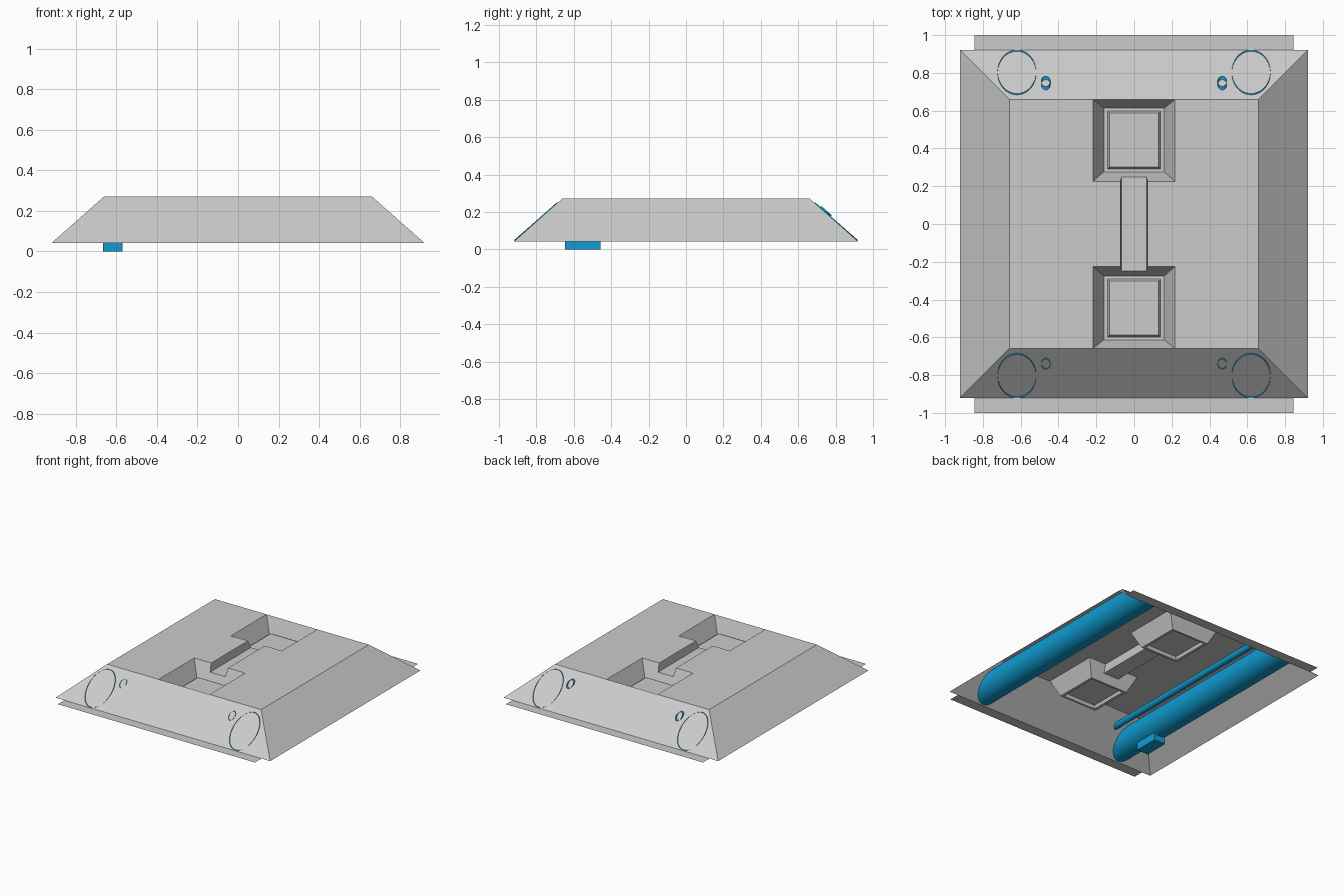
import bpy, bmesh, math

if "Cube" in bpy.data.objects:
    bpy.data.objects.remove(bpy.data.objects["Cube"])

B, T = 0.042, 0.272          # base and top heights
G, P = 0.212, 0.152          # groove and pit floor heights
RIM, TOP = 0.92, 0.66        # half widths at base and top
S = 0.022                    # rise of the pit pedestal

blue = bpy.data.materials.new("blue")
blue.diffuse_color = (0.005, 0.33, 0.64, 1)
blue.use_nodes = True
blue.node_tree.nodes["Principled BSDF"].inputs["Base Color"].default_value = blue.diffuse_color


def make(name, faces, mat=None, up=False):
    bm = bmesh.new()
    for pts in faces:
        f = bm.faces.new([bm.verts.new(p) for p in pts])
        f.normal_update()
        if up and f.normal.z < 0:
            f.normal_flip()
    bmesh.ops.remove_doubles(bm, verts=bm.verts, dist=1e-5)
    me = bpy.data.meshes.new(name)
    bm.to_mesh(me)
    bm.free()
    ob = bpy.data.objects.new(name, me)
    bpy.context.collection.objects.link(ob)
    if mat:
        me.materials.append(mat)
    return ob


def mirror(ob, x, y):
    m = ob.modifiers.new("mirror", 'MIRROR')
    m.use_axis = (x, y, False)


def half_ring(w0, a0, b0, z0, w1, a1, b1, z1):
    """Right half of a rectangular band between two levels."""
    o = [(0, a0, z0), (w0, a0, z0), (w0, b0, z0), (0, b0, z0)]
    i = [(0, a1, z1), (w1, a1, z1), (w1, b1, z1), (0, b1, z1)]
    return [[o[k], o[k + 1], i[k + 1], i[k]] for k in range(3)]


# Sloped cover with pits and groove: one quarter, mirrored
quarter = [
    [(TOP, 0, T), (RIM, 0, B), (RIM, RIM, B), (TOP, TOP, T)],
    [(0, TOP, T), (TOP, TOP, T), (RIM, RIM, B), (0, RIM, B)],
    [(.218, 0, T), (TOP, 0, T), (TOP, TOP, T), (.218, TOP, T), (.218, .225, T)],
    [(.072, 0, T), (.218, 0, T), (.218, .225, T), (.072, .225, T)],
    # groove floor and side
    [(0, 0, G), (.065, 0, G), (.065, .25, G), (0, .25, G)],
    [(.072, 0, T), (.065, 0, G), (.065, .25, G), (.072, .225, T)],
    # pit wall notched by the groove
    [(0, .25, G), (.065, .25, G), (.072, .225, T), (.218, .225, T),
     (.16, .275, P), (0, .275, P)],
]
quarter += half_ring(.218, .225, TOP, T, .16, .275, .613, P)[1:]
quarter += half_ring(.16, .275, .613, P, .14, .292, .598, P)
quarter += half_ring(.14, .292, .598, P, .13, .303, .587, P + S)
quarter.append([(0, .303, P + S), (.13, .303, P + S), (.13, .587, P + S), (0, .587, P + S)])
mirror(make("cover", quarter, up=True), True, True)

# Flat flanges at front and back
flange = make("flange", [[(-.845, RIM, B), (.845, RIM, B), (.845, 1, B), (-.845, 1, B)]], up=True)
mirror(flange, False, True)


def tube(name, x, z, r, front, back, n=48):
    """Open tube along y whose ends follow the sloped faces."""
    ring = []
    for k in range(n):
        a = 2 * math.pi * k / n
        px, pz = x + r * math.cos(a), z + r * math.sin(a)
        y = RIM - (pz - B) * (RIM - TOP) / (T - B)
        ring.append(((px, -y - front, pz), (px, y + back, pz)))
    faces = [[ring[k][0], ring[k][1], ring[(k + 1) % n][1], ring[(k + 1) % n][0]]
             for k in range(n)]
    ob = make(name, [f[::-1] for f in faces], blue)
    ob.data.shade_smooth()
    mirror(ob, True, False)


# Large and small pipes
tube("large_pipe", .62, .149, .102, .007, .007)
tube("small_pipe", .467, .204, .024, .005, .018, 32)

# Small block under the left pipe
bpy.ops.mesh.primitive_cube_add(size=1, location=(-.619, -.551, .03))
block = bpy.context.object
block.name = "block"
block.scale = (.096, .19, .06)
block.data.materials.append(blue)
